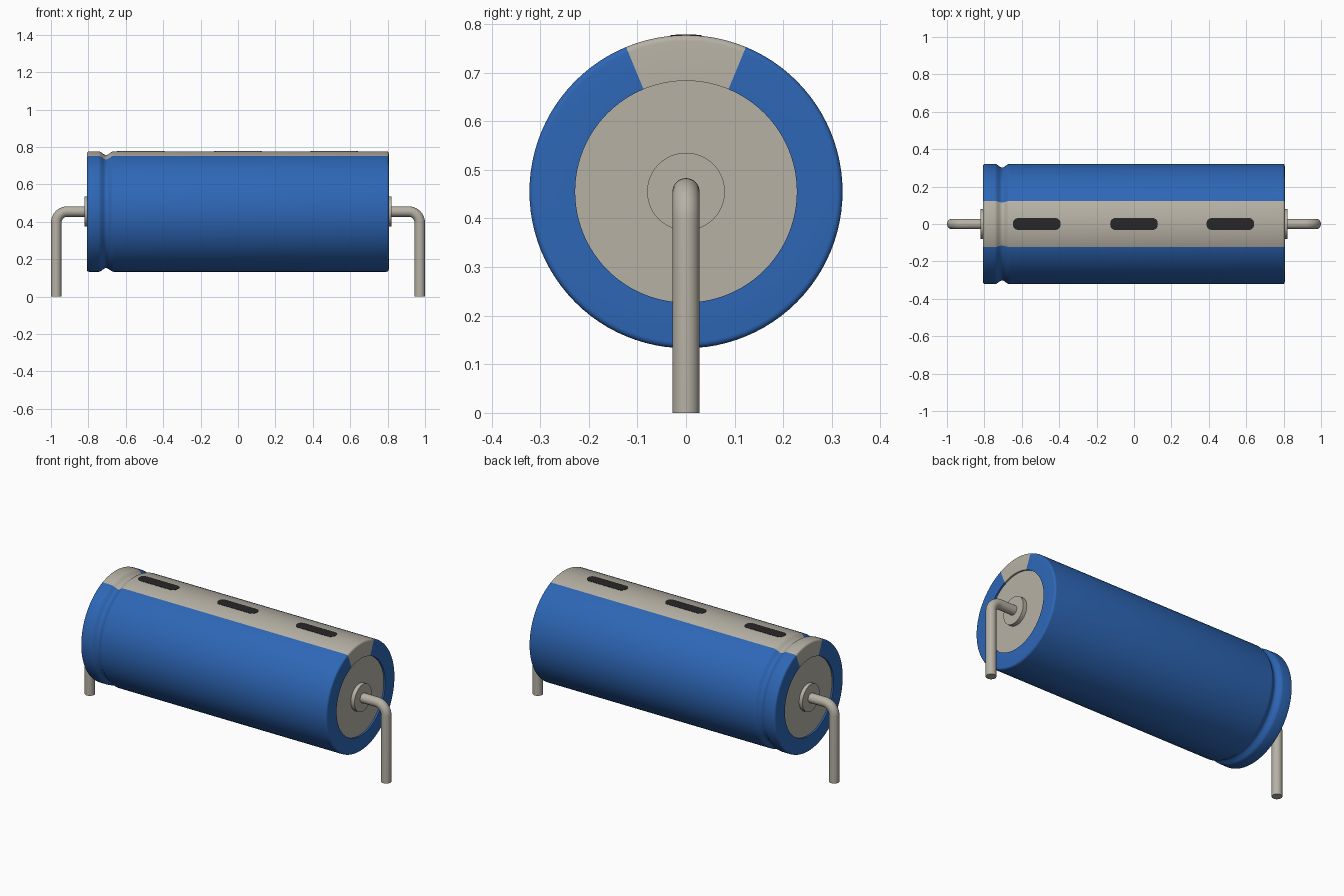
import bpy, bmesh, math
from mathutils import Vector

if "Cube" in bpy.data.objects:
    bpy.data.objects.remove(bpy.data.objects["Cube"], do_unlink=True)

AXIS_Z, R, SEG = 0.455, 0.322, 96
STRIPE_HALF = math.radians(22.5)


def material(name, rgb):
    m = bpy.data.materials.new(name)
    m.use_nodes = True
    m.diffuse_color = (*rgb, 1)
    m.node_tree.nodes["Principled BSDF"].inputs["Base Color"].default_value = (*rgb, 1)
    return m


blue = material("sleeve blue", (0.027, 0.135, 0.47))
grey = material("warm grey", (0.47, 0.44, 0.375))
black = material("marking black", (0.02, 0.02, 0.02))


def finish(name, bm, mats, angle=30):
    bmesh.ops.remove_doubles(bm, verts=bm.verts, dist=1e-5)
    bmesh.ops.recalc_face_normals(bm, faces=bm.faces)
    me = bpy.data.meshes.new(name)
    bm.to_mesh(me)
    bm.free()
    for m in mats:
        me.materials.append(m)
    ob = bpy.data.objects.new(name, me)
    bpy.context.collection.objects.link(ob)
    bpy.ops.object.select_all(action="DESELECT")
    ob.select_set(True)
    bpy.context.view_layer.objects.active = ob
    bpy.ops.object.shade_smooth_by_angle(angle=math.radians(angle))
    return ob


def lathe(profile, seg=SEG):
    """Spin (x, radius) points around the body axis."""
    bm = bmesh.new()
    rings = []
    for x, r in profile:
        rings.append([bm.verts.new((x, r * math.sin(a), AXIS_Z + r * math.cos(a)))
                      for a in (2 * math.pi * i / seg for i in range(seg))])
    for p, q in zip(rings, rings[1:]):
        for i in range(seg):
            j = (i + 1) % seg
            bm.faces.new((p[i], p[j], q[j], q[i]))
    return bm, rings


# Sleeve: rounded rims, crimped groove near the left end, recessed end lips
X0, X1, F, LIP, DEEP = -0.808, 0.806, 0.012, 0.228, 0.01
arc = [(F * (1 - math.cos(t)), R - F + F * math.sin(t))
       for t in (math.pi / 2 * k / 5 for k in range(6))]
groove = [(-0.705 + 0.04 * k / 8, R - 0.01 * (1 + math.cos(math.pi * k / 8)))
          for k in range(-8, 9)]
profile = ([(X0 + DEEP, LIP), (X0, LIP)] + [(X0 + d, r) for d, r in arc] + groove
           + [(X1 - d, r) for d, r in reversed(arc)] + [(X1, LIP), (X1 - DEEP, LIP)])
bm, _ = lathe(profile)
for f in bm.faces:
    c = f.calc_center_median()
    f.material_index = int(abs(math.atan2(c.y, c.z - AXIS_Z)) < STRIPE_HALF)
finish("sleeve", bm, [blue, grey])

# End discs and raised bosses
for side, x in (("right", X0), ("left", X1)):
    s = 1 if x > 0 else -1
    bm, rings = lathe([(x - s * 0.03, LIP), (x - s * DEEP, LIP)])
    for ring in rings:
        bm.faces.new(ring)
    finish(side + "_end_disc", bm, [grey])
    bm, rings = lathe([(x - s * 0.02, 0.08), (s * 0.82, 0.08)], 48)
    for ring in rings:
        bm.faces.new(ring)
    finish(side + "_boss", bm, [grey])

# Bent wire leads, swept along a path with a quarter-circle bend
WIRE, LEG_X, BEND, WSEG = 0.028, 0.972, 0.06, 24
for side, s in (("right", -1), ("left", 1)):
    path = [(0.78, AXIS_Z, 0)]
    for k in range(11):
        t = math.pi / 2 * k / 10
        path.append((LEG_X - BEND + BEND * math.sin(t),
                     AXIS_Z - BEND + BEND * math.cos(t), t))
    path.append((LEG_X, 0, math.pi / 2))
    bm = bmesh.new()
    rings = []
    for x, z, t in path:
        ring = []
        for i in range(WSEG):
            a = 2 * math.pi * i / WSEG
            u = WIRE * math.cos(a)
            ring.append(bm.verts.new((s * (x + u * math.sin(t)), WIRE * math.sin(a),
                                      z + u * math.cos(t))))
        rings.append(ring)
    for p, q in zip(rings, rings[1:]):
        for i in range(WSEG):
            j = (i + 1) % WSEG
            bm.faces.new((p[i], p[j], q[j], q[i]))
    bm.faces.new(rings[0])
    bm.faces.new(rings[-1])
    finish(side + "_lead", bm, [grey])

# Polarity dashes: thin rounded plates hugging the stripe
HALF_LEN, HALF_W, CORNER, ROWS = 0.127, 0.032, 0.028, 16
for n, cx in enumerate((-0.52, 0, 0.515)):
    bm = bmesh.new()
    rows = []
    for k in range(ROWS + 1):
        y = -HALF_W * math.cos(math.pi * k / ROWS)
        over = max(0, abs(y) - (HALF_W - CORNER))
        h = HALF_LEN - CORNER + math.sqrt(max(0, CORNER ** 2 - over ** 2))
        z = AXIS_Z + math.sqrt((R + 0.0015) ** 2 - y * y)
        rows.append([bm.verts.new((cx - h, y, z)), bm.verts.new((cx + h, y, z))])
    for p, q in zip(rows, rows[1:]):
        bm.faces.new((p[0], p[1], q[1], q[0]))
    top = bm.faces[:]
    ext = bmesh.ops.extrude_face_region(bm, geom=top, use_keep_orig=True)
    for v in ext["geom"]:
        if isinstance(v, bmesh.types.BMVert):
            v.co += Vector((0, 0, -0.004))
    finish("polarity_dash_%d" % (n + 1), bm, [black])
